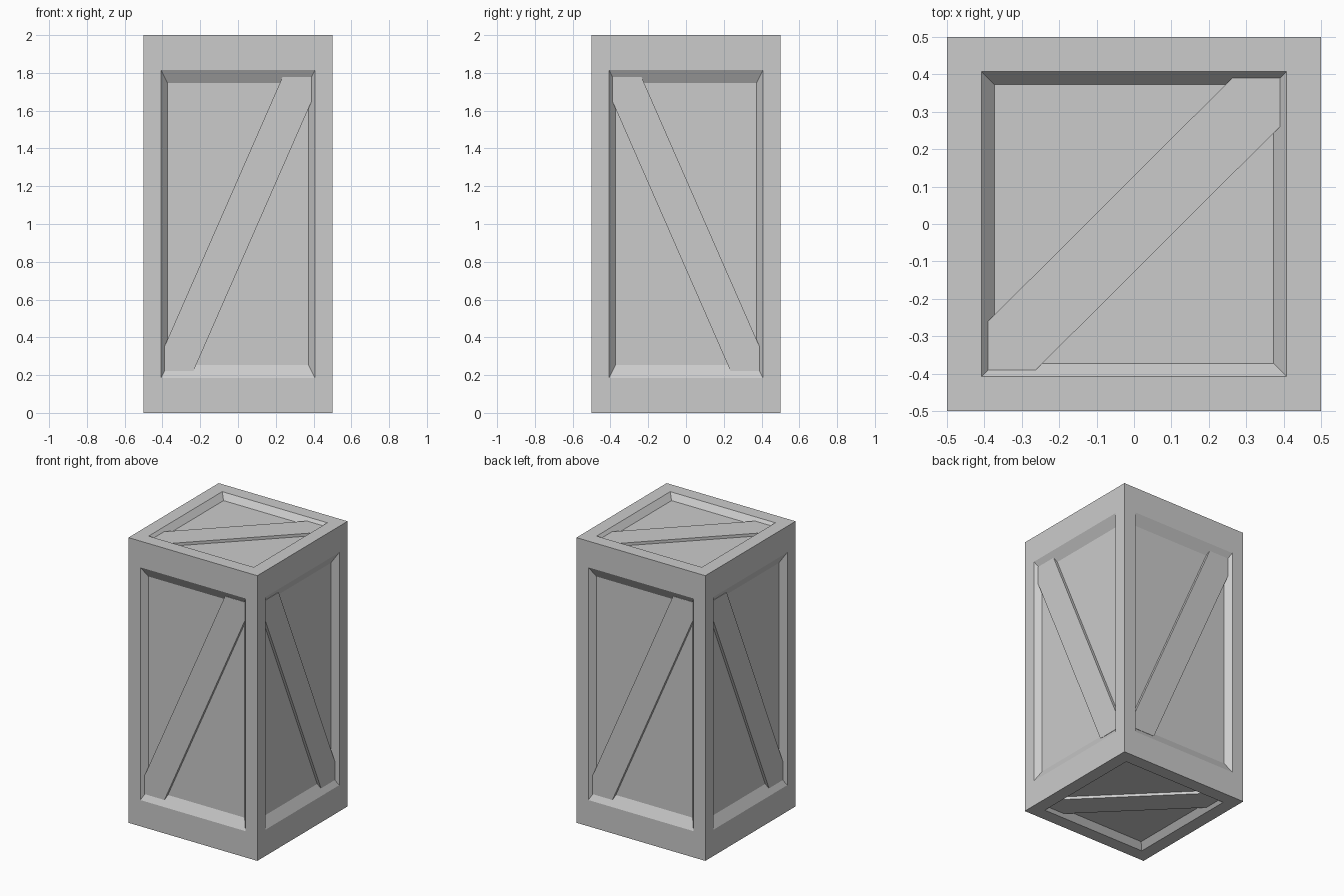
import bpy, bmesh
from mathutils import Vector, Matrix

if "Cube" in bpy.data.objects:
    bpy.data.objects.remove(bpy.data.objects["Cube"])

DEPTH = 0.04      # panel recess
BRACE = 0.02      # brace top below the frame surface


def add_object(name, bm):
    mesh = bpy.data.meshes.new(name)
    bm.to_mesh(mesh)
    bm.free()
    ob = bpy.data.objects.new(name, mesh)
    bpy.context.collection.objects.link(ob)
    return ob


# Crate body: inset every side twice, stretch, then push the panels in
bm = bmesh.new()
bmesh.ops.create_cube(bm, size=1)
panels = list(bm.faces)
for t in (0.092, 0.035):
    bmesh.ops.inset_individual(bm, faces=panels, thickness=t, use_even_offset=True)
bmesh.ops.scale(bm, vec=(1, 1, 2), verts=bm.verts)
bm.normal_update()
for f in panels:
    bmesh.ops.translate(bm, vec=-f.normal * DEPTH, verts=f.verts)
bmesh.ops.translate(bm, vec=(0, 0, 1), verts=bm.verts)
add_object("crate_body", bm)


# Diagonal brace: clipped strip lying on a panel (u right, v up, n outward)
def brace(name, u, v, dist, half_v, cut_u, cut_v):
    u, v = Vector(u), Vector(v)
    n = u.cross(v)
    a = 0.39
    half = [(-a, -half_v), (-cut_u, -half_v), (a, cut_v)]
    outline = half + [(-x, -y) for x, y in half]
    bm = bmesh.new()
    base = n * (dist - DEPTH - 0.005) + Vector((0, 0, 1))
    face = bm.faces.new([bm.verts.new(base + u * x + v * y) for x, y in outline])
    top = bmesh.ops.extrude_face_region(bm, geom=[face])
    verts = [g for g in top["geom"] if isinstance(g, bmesh.types.BMVert)]
    bmesh.ops.translate(bm, vec=n * (DEPTH + 0.005 - BRACE), verts=verts)
    bmesh.ops.recalc_face_normals(bm, faces=bm.faces)
    add_object(name, bm)


# Side braces; right and left run the other way, so v points down and u is flipped below
SIDE = (0.5, 0.777, 0.235, 0.65)
up = Vector((0, 0, 1))
for name, u, mirror in (("front", (1, 0, 0), False), ("back", (-1, 0, 0), False),
                        ("right", (0, 1, 0), True), ("left", (0, -1, 0), True)):
    if mirror:
        # swap axes so the strip mirrors while the normal still faces outward
        u = Vector(u)
        n = u.cross(up)
        bm = bmesh.new()
        half = [(0.39, -0.777), (0.39, -0.65), (-0.235, 0.777)]
        outline = half + [(-0.39, 0.777), (-0.39, 0.65), (0.235, -0.777)]
        base = n * (0.5 - DEPTH - 0.005) + up
        face = bm.faces.new([bm.verts.new(base + u * x + up * y) for x, y in outline])
        top = bmesh.ops.extrude_face_region(bm, geom=[face])
        verts = [g for g in top["geom"] if isinstance(g, bmesh.types.BMVert)]
        bmesh.ops.translate(bm, vec=n * (DEPTH + 0.005 - BRACE), verts=verts)
        bmesh.ops.recalc_face_normals(bm, faces=bm.faces)
        add_object(name + "_brace", bm)
    else:
        brace(name + "_brace", u, up, *SIDE)

# Top and bottom braces
brace("top_brace", (1, 0, 0), (0, 1, 0), 1, 0.39, 0.262, 0.26)
brace("bottom_brace", (1, 0, 0), (0, -1, 0), 1, 0.39, 0.262, 0.26)
